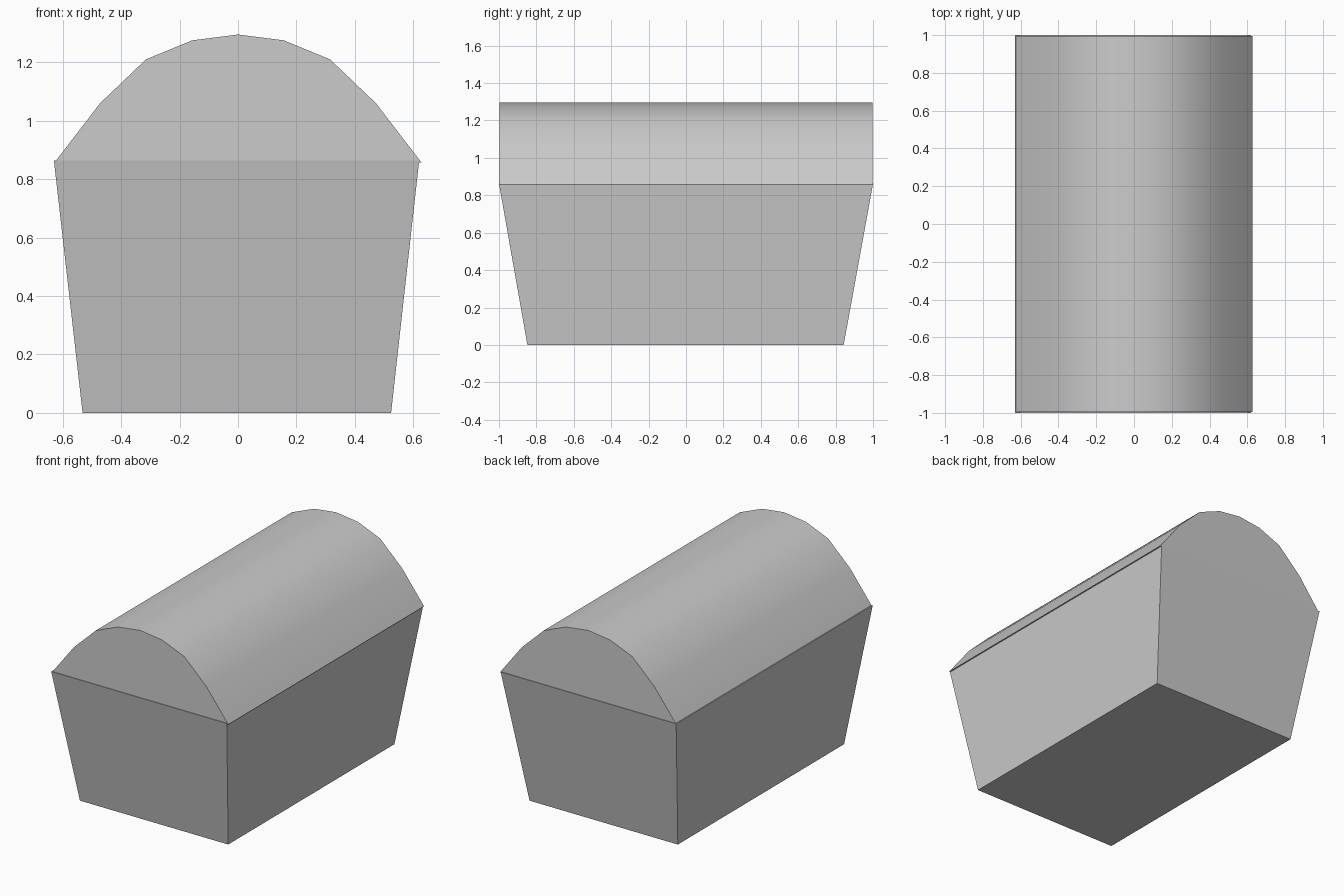
import bpy
import bmesh

cube = bpy.data.objects.get("Cube")
if cube:
    bpy.data.objects.remove(cube, do_unlink=True)

grey = bpy.data.materials.new("light_grey")
grey.use_nodes = True
colour = (0.6, 0.6, 0.6, 1)
grey.diffuse_color = colour
grey.node_tree.nodes["Principled BSDF"].inputs["Base Color"].default_value = colour


def loft(name, start, end):
    """Closed solid between two matching outlines."""
    bm = bmesh.new()
    a = [bm.verts.new(p) for p in start]
    b = [bm.verts.new(p) for p in end]
    bm.faces.new(a)
    bm.faces.new(b)
    for i in range(len(a)):
        j = (i + 1) % len(a)
        bm.faces.new((a[i], a[j], b[j], b[i]))
    bmesh.ops.recalc_face_normals(bm, faces=bm.faces)
    mesh = bpy.data.meshes.new(name)
    bm.to_mesh(mesh)
    bm.free()
    obj = bpy.data.objects.new(name, mesh)
    bpy.context.collection.objects.link(obj)
    mesh.materials.append(grey)
    return obj


def rectangle(x0, x1, y0, y1, z):
    return [(x0, y0, z), (x1, y0, z), (x1, y1, z), (x0, y1, z)]


# Tapered chest body
loft("chest_body",
     rectangle(-0.532, 0.524, -0.848, 0.843, 0),
     rectangle(-0.63, 0.62, -1, 1, 0.863))

# Rounded lid, half arch mirrored about its ridge
half = [(0.628, 0.857), (0.472, 1.06), (0.315, 1.21), (0.157, 1.275)]
arch = half + [(0, 1.295)] + [(-x, z) for x, z in reversed(half)]
lid = loft("chest_lid",
           [(x, -0.996, z) for x, z in arch],
           [(x, 0.996, z) for x, z in arch])

bpy.ops.object.select_all(action="DESELECT")
lid.select_set(True)
bpy.context.view_layer.objects.active = lid
bpy.ops.object.shade_smooth_by_angle(angle=0.55)
